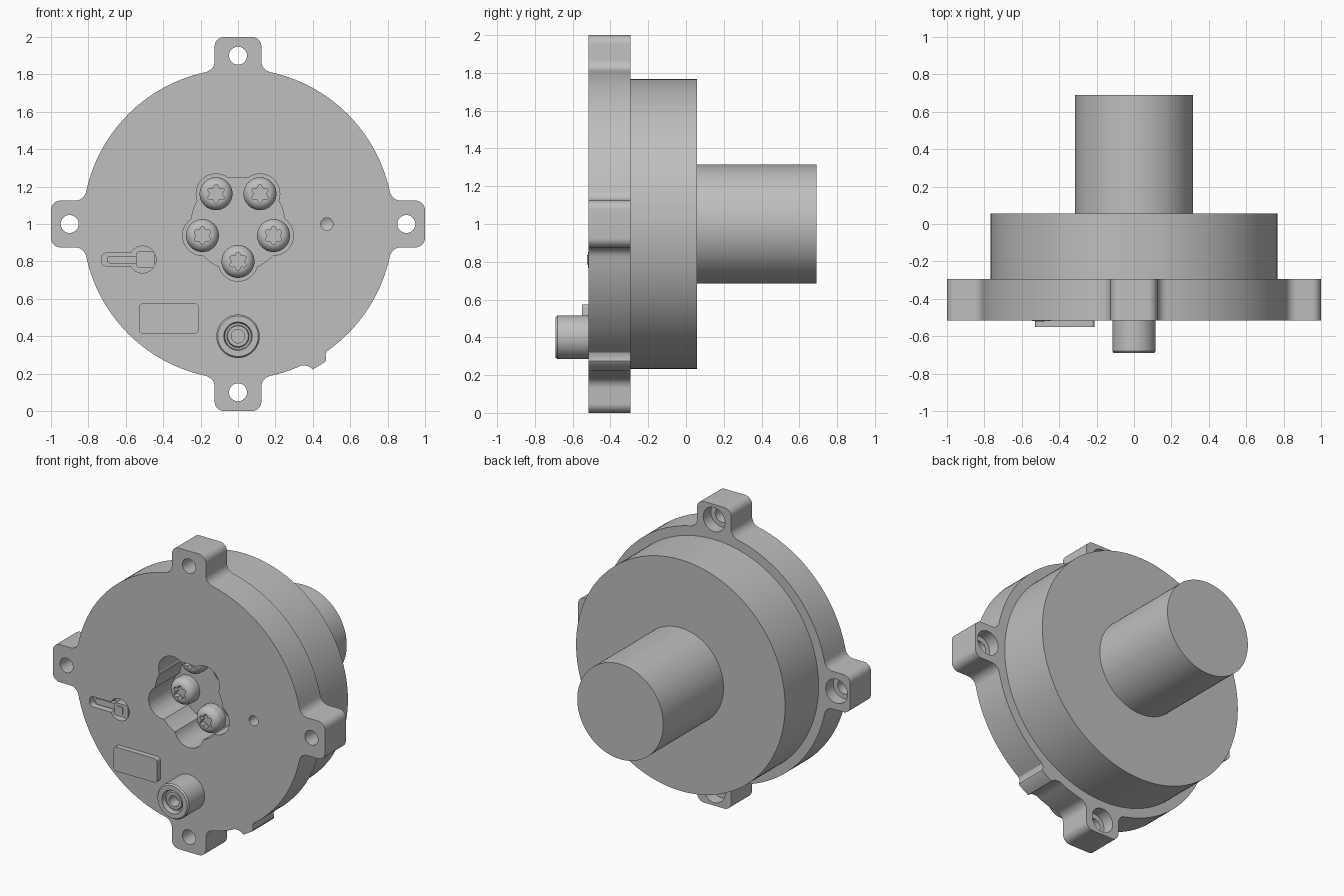
import bpy, bmesh
from math import sin, cos, pi, radians, atan2, sqrt

cube = bpy.data.objects.get("Cube")
if cube:
    bpy.data.objects.remove(cube)

metal = bpy.data.materials.new("plain grey metal")
metal.use_nodes = True
GREY = (0.52, 0.52, 0.52, 1)
metal.diffuse_color = GREY
metal.node_tree.nodes["Principled BSDF"].inputs["Base Color"].default_value = GREY

FRONT, SEAM, BACK = -0.515, -0.295, 0.057   # flange face, flange back, body back
MID = 1.0                                   # height of the main axis


def finish(name, bm, loc):
    bmesh.ops.recalc_face_normals(bm, faces=bm.faces)
    me = bpy.data.meshes.new(name)
    bm.to_mesh(me)
    bm.free()
    me.materials.append(metal)
    ob = bpy.data.objects.new(name, me)
    ob.location = loc
    bpy.context.collection.objects.link(ob)
    smooth(ob)
    return ob


def smooth(ob):
    bpy.ops.object.select_all(action='DESELECT')
    ob.select_set(True)
    bpy.context.view_layer.objects.active = ob
    bpy.ops.object.shade_smooth_by_angle(angle=radians(32))


def prism(name, outline, y0, y1, x=0, z=0):
    """Extrude an x-z outline along y."""
    bm = bmesh.new()
    face = bm.faces.new([bm.verts.new((px, y0, pz)) for px, pz in outline])
    ext = bmesh.ops.extrude_face_region(bm, geom=[face])["geom"]
    bmesh.ops.translate(bm, vec=(0, y1 - y0, 0),
                        verts=[v for v in ext if isinstance(v, bmesh.types.BMVert)])
    return finish(name, bm, (x, 0, z))


def lathe(name, profile, x=0, z=0, n=48):
    """Turn (radius, y) points about the y axis; a zero radius closes an end."""
    bm = bmesh.new()
    rings = []
    for r, y in profile:
        if r == 0:
            rings.append([bm.verts.new((0, y, 0))] * n)
        else:
            rings.append([bm.verts.new((r * cos(2 * pi * i / n), y, r * sin(2 * pi * i / n)))
                          for i in range(n)])
    for a, b in zip(rings, rings[1:]):
        for i in range(n):
            j = (i + 1) % n
            bm.faces.new(list(dict.fromkeys((a[i], a[j], b[j], b[i]))))
    return finish(name, bm, (x, 0, z))


def rod(name, r, y0, y1, x=0, z=0, n=48):
    return lathe(name, [(0, y0), (r, y0), (r, y1), (0, y1)], x, z, n)


def arc(cx, cz, r, a0, a1, n=8):
    return [(cx + r * cos(a0 + (a1 - a0) * i / n), cz + r * sin(a0 + (a1 - a0) * i / n))
            for i in range(n + 1)]


def rounded_box(w, h, r):
    pts = []
    for k, (sx, sz) in enumerate([(1, 1), (-1, 1), (-1, -1), (1, -1)]):
        pts += arc(sx * (w / 2 - r), sz * (h / 2 - r), r, k * pi / 2, (k + 1) * pi / 2, 5)
    return pts


def cut(targets, cutters):
    for ob in targets:
        for c in cutters:
            mod = ob.modifiers.new("cut", 'BOOLEAN')
            mod.operation, mod.solver, mod.object = 'DIFFERENCE', 'EXACT', c
            bpy.context.view_layer.objects.active = ob
            bpy.ops.object.modifier_apply(modifier=mod.name)
        smooth(ob)
    for c in cutters:
        bpy.data.objects.remove(c)


# Flange outline: a disc with four filleted ears and a small edge tab
R, HALF, FIL, COR = 0.83, 0.125, 0.06, 0.05
fz = HALF + FIL
fx = sqrt((R + FIL) ** 2 - fz ** 2)
start = atan2(fz, fx)
upper = arc(1 - COR, HALF - COR, COR, 0, pi / 2) + arc(fx, fz, FIL, -pi / 2, start - pi)
ear = [(x, -z) for x, z in reversed(upper)] + upper
tab = [(0.335, -0.757), (0.365, -0.757), (0.385, -0.765), (0.4, -0.777),
       (0.465, -0.738), (0.472, -0.725), (0.468, -0.7), (0.475, -0.681)]
outline = []
for k in range(4):
    t = k * pi / 2
    outline += [(x * cos(t) - z * sin(t), x * sin(t) + z * cos(t)) for x, z in ear]
    rim = arc(0, 0, R, t + start, t + pi / 2 - start, 28)[1:-1]
    if k == 3:
        rim = ([p for p in rim if p[0] < tab[0][0] - 0.01] + tab
               + [p for p in rim if p[0] > tab[-1][0] + 0.01])
    outline += rim
flange = prism("mounting_flange", outline, FRONT, SEAM, z=MID)

# Round body and rear shaft
body = rod("round_body", 0.768, SEAM, BACK, z=MID, n=128)
rod("rear_shaft", 0.316, BACK - 0.01, 0.69, z=MID, n=96)

# Ear holes, counterbored from behind
cutters = []
for k in range(4):
    x, z = 0.9 * cos(k * pi / 2), MID + 0.9 * sin(k * pi / 2)
    cutters.append(lathe("ear_hole_cutter", [(0, -0.6), (0.048, -0.6), (0.048, SEAM - 0.08),
                                             (0.08, SEAM - 0.08), (0.08, -0.2), (0, -0.2)], x, z))
# Locating hole and latch slot
cutters.append(lathe("locating_hole_cutter", [(0, -0.6), (0.033, -0.6), (0.033, -0.44), (0, -0.42)],
                     0.475, MID))
cutters.append(rod("latch_round_cutter", 0.072, -0.6, FRONT + 0.05, -0.51, 0.81))
cutters.append(prism("latch_slot_cutter", rounded_box(0.27, 0.068, 0.025), -0.6, FRONT + 0.045,
                     -0.595, 0.81))
cut([flange], cutters)

# Lobed central recess with five screw pockets
FLOOR = -0.255
spots = [(0.2 * cos(radians(a)), MID + 0.2 * sin(radians(a))) for a in (-90, -18, 54, 126, 198)]
pockets = [rod("recess_cutter", 0.25, -0.6, FLOOR, z=MID, n=64)]
pockets += [rod("pocket_cutter", 0.106, -0.6, FLOOR, x, z) for x, z in spots]
cut([flange, body], pockets)

# Domed screws with six-lobed sockets
TOP = FRONT + 0.175
screw = lathe("screw_1", [(0, FLOOR), (0.088, FLOOR), (0.088, TOP + 0.045), (0.084, TOP + 0.028),
                          (0.074, TOP + 0.013), (0.06, TOP + 0.003), (0.05, TOP), (0, TOP)])
star = [((0.041 + 0.008 * cos(6 * t)) * sin(t), (0.041 + 0.008 * cos(6 * t)) * cos(t))
        for t in (2 * pi * i / 48 for i in range(48))]
cut([screw], [prism("socket_cutter", star, TOP - 0.05, TOP + 0.035)])
for i, (x, z) in enumerate(spots):
    ob = screw if i == 0 else screw.copy()
    ob.name = "screw_%d" % (i + 1)
    ob.location = (x, 0, z)
    if i:
        bpy.context.collection.objects.link(ob)

# Latch: lever bar and square catch
prism("latch_bar", rounded_box(0.2, 0.04, 0.015), FRONT + 0.02, FRONT + 0.05, -0.6, 0.81)
prism("latch_catch", rounded_box(0.1, 0.085, 0.015), FRONT - 0.004, FRONT + 0.055, -0.495, 0.81)
prism("latch_button", rounded_box(0.045, 0.05, 0.006), FRONT - 0.009, FRONT, -0.505, 0.81)

# Raised plate and hollow connector post
prism("raised_plate", rounded_box(0.32, 0.16, 0.02), FRONT - 0.036, FRONT + 0.005, -0.37, 0.495)
lathe("connector_post", [(0, FRONT + 0.01), (0.116, FRONT + 0.01), (0.116, -0.68), (0.108, -0.69),
                         (0.076, -0.69), (0.07, -0.66), (0.06, -0.66), (0.055, -0.672),
                         (0.036, -0.672), (0.036, -0.6), (0, -0.6)], 0, 0.4)
